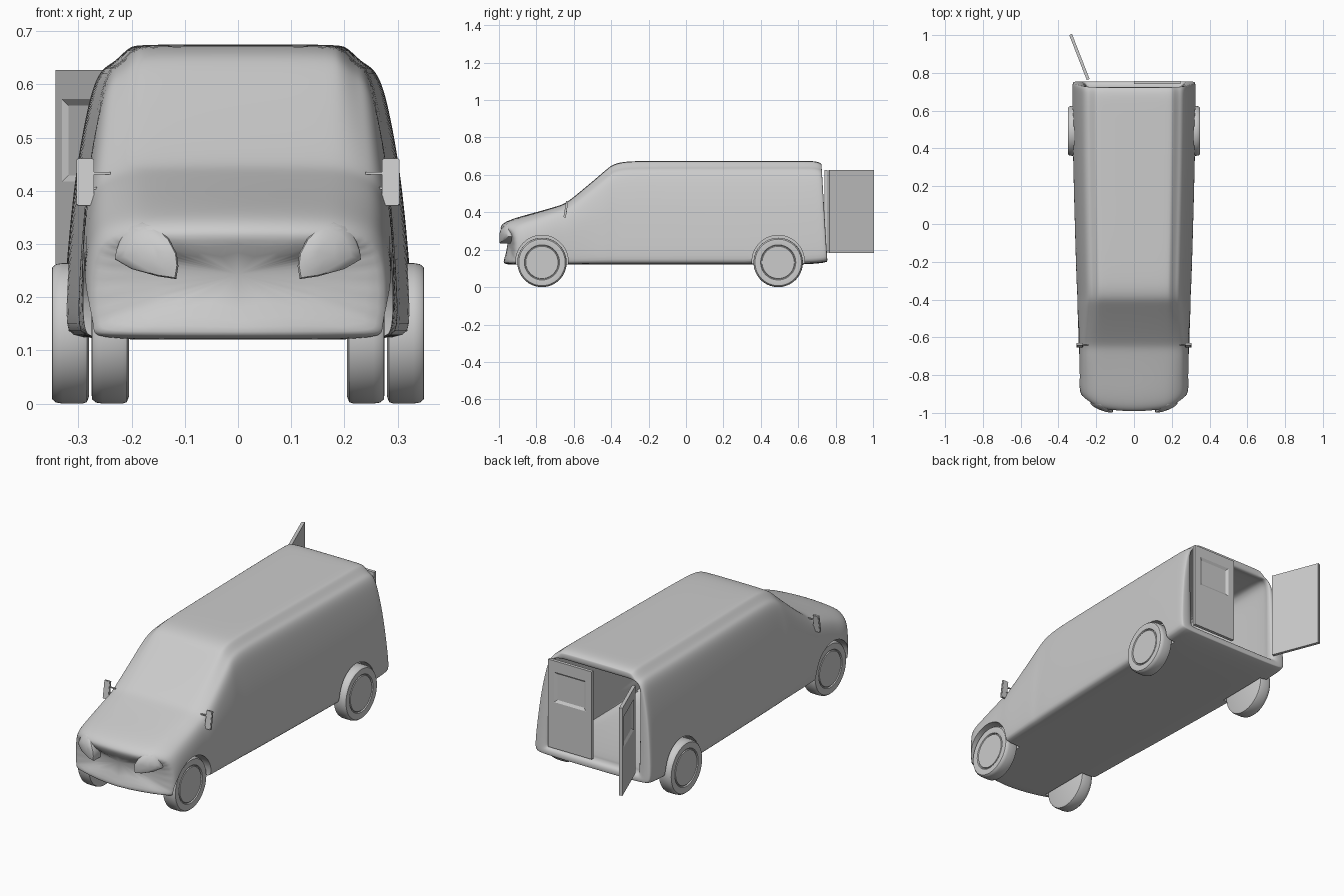
import bpy, bmesh, math
from mathutils import Matrix, Vector

if "Cube" in bpy.data.objects:
    bpy.data.objects.remove(bpy.data.objects["Cube"])


def make(name, bm, angle=35):
    bmesh.ops.recalc_face_normals(bm, faces=bm.faces)
    me = bpy.data.meshes.new(name)
    bm.to_mesh(me)
    bm.free()
    ob = bpy.data.objects.new(name, me)
    bpy.context.collection.objects.link(ob)
    if angle:
        smooth(ob, angle)
    return ob


def activate(ob):
    bpy.ops.object.select_all(action='DESELECT')
    ob.select_set(True)
    bpy.context.view_layer.objects.active = ob


def smooth(ob, angle):
    activate(ob)
    bpy.ops.object.shade_smooth_by_angle(angle=math.radians(angle))


def loft(bm, rings, caps=True):
    vs = [[bm.verts.new(p) for p in r] for r in rings]
    n = len(vs[0])
    for a, b in zip(vs, vs[1:]):
        for i in range(n):
            j = (i + 1) % n
            bm.faces.new((a[i], a[j], b[j], b[i]))
    if caps:
        bm.faces.new(vs[0])
        bm.faces.new(vs[-1][::-1])


def box(bm, size, matrix):
    bmesh.ops.create_cube(bm, size=1, matrix=matrix @ Matrix.Diagonal((*size, 1)))


# Half cross-sections (x, height fraction): cargo body and bonnet
CARGO = [(0, 0), (.31, 0), (.33, .025), (.323, .234), (.313, .432), (.301, .613),
         (.281, .802), (.267, .883), (.252, .922), (.236, .936), (.217, .968),
         (.203, .992), (.186, 1), (0, 1)]
BONNET = [(0, 0), (.265, 0), (.284, .03), (.289, .2), (.29, .4), (.288, .6),
          (.28, .75), (.27, .84), (.257, .9), (.24, .935), (.22, .96),
          (.195, .98), (.16, .992), (0, 1)]


def section(y, z0, z1, s, blend):
    half = []
    for (xa, ta), (xb, tb) in zip(CARGO, BONNET):
        x = s * (xb + (xa - xb) * blend)
        half.append((x, z0 + (z1 - z0) * (tb + (ta - tb) * blend)))
    pts = half + [(-x, z) for x, z in half[-2:0:-1]]
    bend = max(0, min(1, (-.72 - y) / .2)) * .09
    tilt = max(0, min(1, (y - .6) / .15)) * .06
    return [(x, y + bend * (abs(x) / .28) ** 3 - tilt * (z - .12), z) for x, z in pts]


def clamp(ring, s, w, z0, z1, y=None):
    return [(max(-w, min(w, p[0] * s)), p[1] if y is None else y,
             max(z0, min(z1, p[2]))) for p in ring]


# Van body: outer loft, rear rim, door opening and inner cavity
stations = [(-1.0, .14, .305, .90, 0), (-.995, .125, .33, .97, 0), (-.97, .12, .352, 1, 0),
            (-.9, .12, .376, 1, 0), (-.8, .12, .402, 1, 0), (-.7, .12, .43, 1, 0),
            (-.655, .12, .444, 1, .05), (-.62, .12, .466, 1, .15), (-.5, .12, .565, .97, .5),
            (-.425, .12, .63, .95, .75), (-.395, .12, .654, .935, .85), (-.35, .12, .668, .93, .95),
            (-.28, .12, .675, .935, 1), (0, .12, .675, .96, 1), (.3, .12, .675, .985, 1),
            (.6, .12, .675, 1, 1), (.69, .125, .675, 1, 1), (.735, .13, .67, 1, 1),
            (.752, .135, .662, .99, 1)]
rings = [section(*s) for s in stations]
rear = [(x * .98, y + .005, z) for x, y, z in rings[-1]]
opening = clamp(rear, .95, .25, .175, .625)
rings += [rear, opening, clamp(opening, 1, .25, .175, .625, .70),
          clamp(rings[-2], .96, .262, .16, .64, .69),
          clamp(rings[-2], .9, .255, .16, .63, -.28)]
bm = bmesh.new()
loft(bm, rings)
body = make("van_body", bm, None)
sub = body.modifiers.new("Smooth", 'SUBSURF')
sub.levels = sub.render_levels = 2

# Wheel arch cutters
AXLES = [("front", -.77, .205, .275), ("rear", .493, .28, .35)]
bm = bmesh.new()
for _, y, x0, _x1 in AXLES:
    for side in (-1, 1):
        m = Matrix.Translation((side * (x0 - .008 + .1), y, .137)) @ Matrix.Rotation(math.pi / 2, 4, 'Y')
        bmesh.ops.create_cone(bm, cap_ends=True, segments=64, radius1=.14, radius2=.14,
                              depth=.2, matrix=m)
cutter = make("wheel_arch_cutter", bm, None)
cutter.hide_render = True
cut = body.modifiers.new("Arches", 'BOOLEAN')
cut.object, cut.operation, cut.solver = cutter, 'DIFFERENCE', 'EXACT'
activate(body)
for m in list(body.modifiers):
    bpy.ops.object.modifier_apply(modifier=m.name)
bpy.data.objects.remove(cutter)
smooth(body, 35)

# Wheels: lathed tyre with a flat hub disc
R = .132
for label, y, x0, x1 in AXLES:
    prof = [(R * .9, x0), (R * .98, x0 + .004), (R, x0 + .012), (R, x1 - .02), (R * .985, x1 - .008),
            (R * .94, x1 - .001), (R * .88, x1), (.094, x1 - .002), (.091, x1 - .008),
            (.088, x1 - .008), (.086, x1 - .003)]
    for side, word in ((1, "right"), (-1, "left")):
        bm = bmesh.new()
        loft(bm, [[(side * x, y + r * math.cos(a), R + r * math.sin(a))
                   for a in (math.tau * i / 64 for i in range(64))] for r, x in prof])
        make(f"{label}_wheel_{word}", bm, 40)

# Headlights: domed lenses following the curved nose
OUT = [(.116, .234), (.15, .239), (.2, .253), (.231, .271), (.229, .288), (.218, .316),
       (.203, .334), (.18, .341), (.155, .334), (.13, .31), (.115, .282), (.112, .258)]
cx, cz = .17, .288
for side, word in ((1, "right"), (-1, "left")):
    bm = bmesh.new()
    layers = []
    for k, lift in ((1, -.06), (1, .002), (.95, .007), (.7, .01), (.35, .011)):
        ring = []
        for x, z in OUT:
            x, z = cx + (x - cx) * k, cz + (z - cz) * k
            ring.append((side * x, -.997 + .09 * (x / .28) ** 3 + max(0, z - .3) * .6 - lift, z))
        layers.append(ring)
    loft(bm, layers)
    make("headlight_" + word, bm, 40)

# Door mirrors on two thin arms
for side, word in ((1, "right"), (-1, "left")):
    bm = bmesh.new()
    box(bm, (.033, .012, .09), Matrix.Translation((side * .287, -.642, .416)) @ Matrix.Rotation(-.16, 4, 'X'))
    bmesh.ops.bevel(bm, geom=bm.edges[:], offset=.002, segments=2, affect='EDGES')
    for z, x0 in ((.433, .24), (.405, .25)):
        box(bm, (.28 - x0, .006, .005), Matrix.Translation((side * (x0 + .28) / 2, -.64, z)))
    make("mirror_" + word, bm, 40)


# Rear doors: slab with a recessed window on the outer face
def door(name, loc, angle, w=.25, h=.445, t=.016):
    bm = bmesh.new()

    def rect(x0, x1, z0, z1, y):
        return [(x0, y, z0), (x1, y, z0), (x1, y, z1), (x0, y, z1)]
    loft(bm, [rect(0, w, 0, h, -t), rect(0, w, 0, h, 0), rect(.035, w - .035, .235, .39, 0),
              rect(.047, w - .047, .247, .378, -.008)])
    ob = make(name, bm, 30)
    ob.location = loc
    ob.rotation_euler.z = angle


door("rear_door_closed", (0, .757, .182), 0, w=.246)
door("rear_door_open", (-.25, .762, .182), math.atan2(.238, -.093), w=.256)
